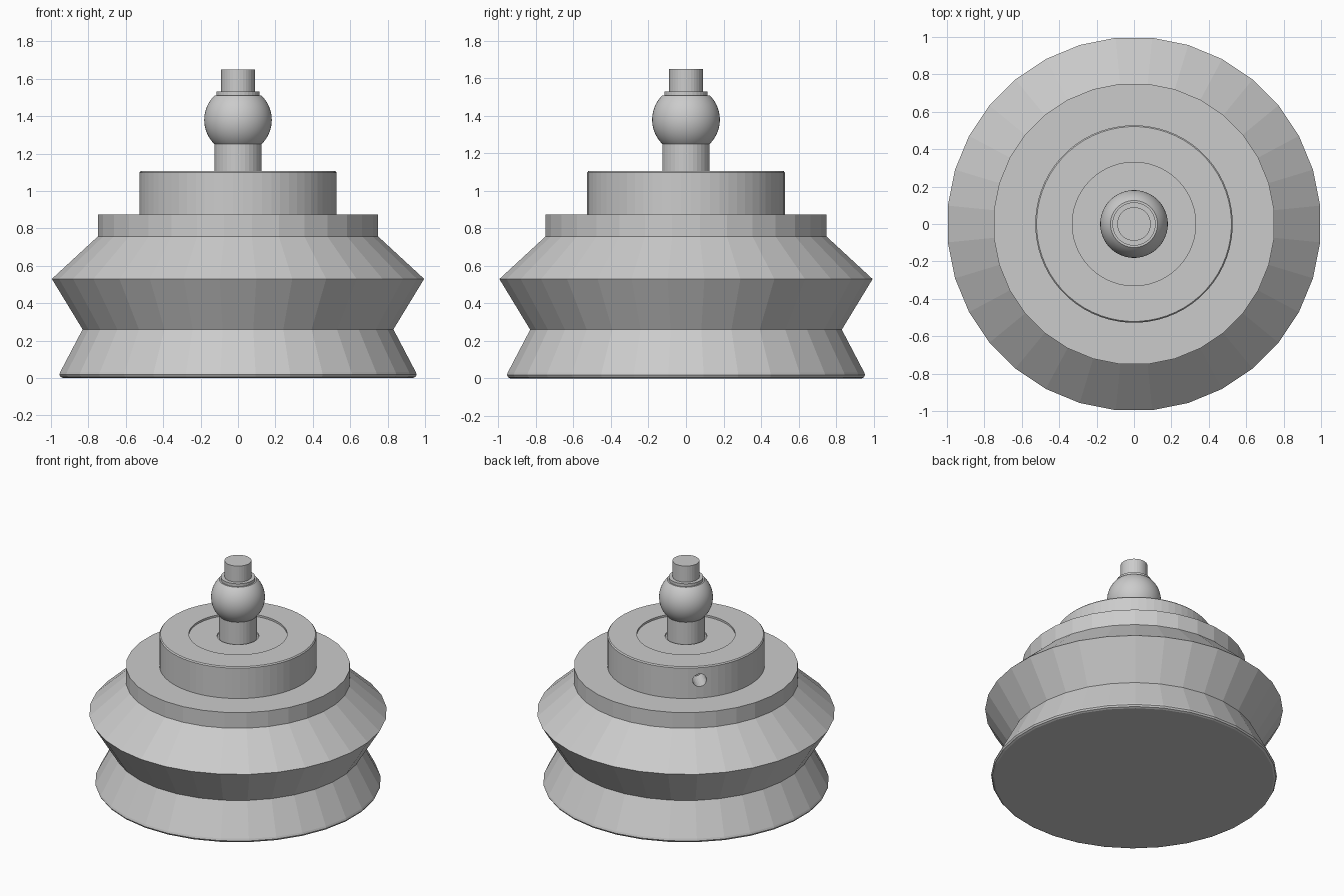
import bpy, bmesh, math
from mathutils import Matrix

if "Cube" in bpy.data.objects:
    bpy.data.objects.remove(bpy.data.objects["Cube"])


def lathe(name, profile, sides, smooth=None):
    """Revolve an (r, z) profile around z; both ends are capped."""
    bm = bmesh.new()
    rings = []
    for r, z in profile:
        ring = []
        for i in range(sides):
            a = 2 * math.pi * (i + 0.5) / sides
            ring.append(bm.verts.new((r * math.cos(a), r * math.sin(a), z)))
        rings.append(ring)
    for lo, hi in zip(rings, rings[1:]):
        for i in range(sides):
            j = (i + 1) % sides
            bm.faces.new((lo[i], lo[j], hi[j], hi[i]))
    bm.faces.new(rings[0][::-1])
    bm.faces.new(rings[-1])
    bmesh.ops.recalc_face_normals(bm, faces=bm.faces)
    mesh = bpy.data.meshes.new(name)
    bm.to_mesh(mesh)
    bm.free()
    obj = bpy.data.objects.new(name, mesh)
    bpy.context.collection.objects.link(obj)
    if smooth:
        bpy.ops.object.select_all(action='DESELECT')
        obj.select_set(True)
        bpy.context.view_layer.objects.active = obj
        bpy.ops.object.shade_smooth_by_angle(angle=math.radians(smooth))
    return obj


# Faceted rubber bellows with rounded lip
lathe("bellows", [(0.94, 0), (0.953, 0.006), (0.96, 0.018), (0.955, 0.032),
                  (0.835, 0.26), (1.0, 0.53), (0.753, 0.757), (0.753, 0.873)], 32)

# Mounting collar with bevelled rim, shallow recess and groove round the stem
collar = lathe("collar", [(0.528, 0.86), (0.528, 1.098), (0.521, 1.106),
                          (0.33, 1.106), (0.33, 1.092), (0.14, 1.092),
                          (0.14, 1.08)], 64)

# Air port drilled radially into the back left of the collar
cutter = lathe("port_cutter", [(0.047, 0.36), (0.047, 0.7)], 24)
aim = math.radians(135)
cutter.data.transform(Matrix.Translation((0, 0, 1.005))
                      @ Matrix.Rotation(aim, 4, 'Z')
                      @ Matrix.Rotation(math.pi / 2, 4, 'Y'))
cutter.hide_render = True
cutter.hide_set(True)
port = collar.modifiers.new("air_port", 'BOOLEAN')
port.operation = 'DIFFERENCE'
port.object = cutter

# Stem under the ball
lathe("stem", [(0.127, 1.07), (0.127, 1.255)], 32)

# Ball joint, cut flat top and bottom
limit = math.asin(0.13 / 0.181)
ball = []
for k in range(25):
    t = -limit + 2 * limit * k / 24
    ball.append((0.181 * math.cos(t), 1.38 + 0.181 * math.sin(t)))
lathe("ball", ball, 48, smooth=30)

# Washer and tip above the ball
lathe("washer", [(0.116, 1.505), (0.116, 1.531)], 32)
lathe("tip", [(0.09, 1.52), (0.09, 1.65)], 32)
